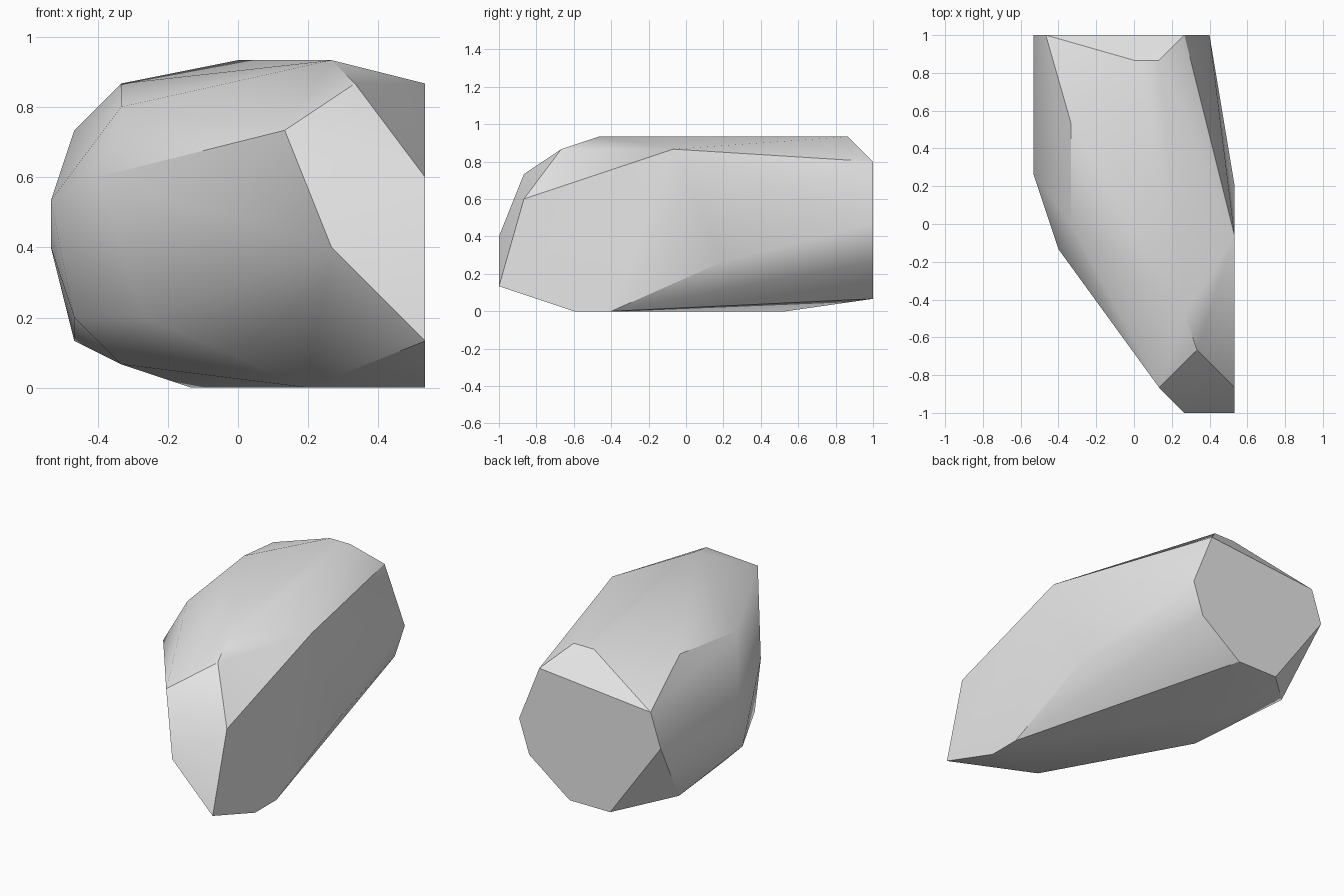
import bpy
import bmesh
import math
from mathutils import Vector

default_cube = bpy.data.objects.get("Cube")
if default_cube:
    bpy.data.objects.remove(default_cube, do_unlink=True)

# The stone is cut on a lattice of fifteen steps per unit
STEP = 1 / 15

# Flat rear cut: x and z around its rim
rear_rim = [(4, 12), (-7, 11), (-8, 8), (-3, 1), (1, 1), (5, 4), (6, 7)]
corners = [(x, 15, z) for x, z in rear_rim]

# Slanted front facet
corners += [(2, -13, 11), (5, -10, 13), (8, -13, 9), (8, -15, 2), (4, -15, 6)]

# Crown
corners += [(0, 13, 14), (2, 13, 14), (4, -7, 14),
            (-5, 8, 13), (-5, 0, 12), (8, -1, 13)]

# Rounded flank
corners += [(-8, 4, 8), (-8, 6, 6), (-6, -2, 9),
            (-4, -4, 3), (-7, 2, 3), (-7, 11, 2)]

# Underside and lower edge of the flat flank
corners += [(8, 3, 4), (8, -6, 0), (8, -9, 0),
            (3, -9, 0), (-2, 8, 0), (-5, 2, 1)]


def hull_object(name, points, material):
    """Wrap the points in a convex shell with merged flat facets."""
    bm = bmesh.new()
    for point in points:
        bm.verts.new(Vector(point) * STEP)
    bmesh.ops.convex_hull(bm, input=bm.verts[:])
    loose = [v for v in bm.verts if not v.link_faces]
    bmesh.ops.delete(bm, geom=loose, context='VERTS')
    bmesh.ops.dissolve_limit(bm, angle_limit=math.radians(1),
                             verts=bm.verts[:], edges=bm.edges[:])
    bmesh.ops.recalc_face_normals(bm, faces=bm.faces[:])
    mesh = bpy.data.meshes.new(name)
    bm.to_mesh(mesh)
    bm.free()
    mesh.materials.append(material)
    obj = bpy.data.objects.new(name, mesh)
    bpy.context.collection.objects.link(obj)
    return obj


# Plain stone colour
stone_grey = bpy.data.materials.new("stone_grey")
stone_grey.use_nodes = True
colour = (0.8, 0.8, 0.8, 1)
stone_grey.diffuse_color = colour
for node in stone_grey.node_tree.nodes:
    if node.type == 'BSDF_PRINCIPLED':
        node.inputs["Base Color"].default_value = colour

# Smooth over shallow facets, keep the strong cuts sharp
rock = hull_object("rock", corners, stone_grey)
bpy.ops.object.select_all(action='DESELECT')
rock.select_set(True)
bpy.context.view_layer.objects.active = rock
bpy.ops.object.shade_smooth_by_angle(angle=math.radians(30))
